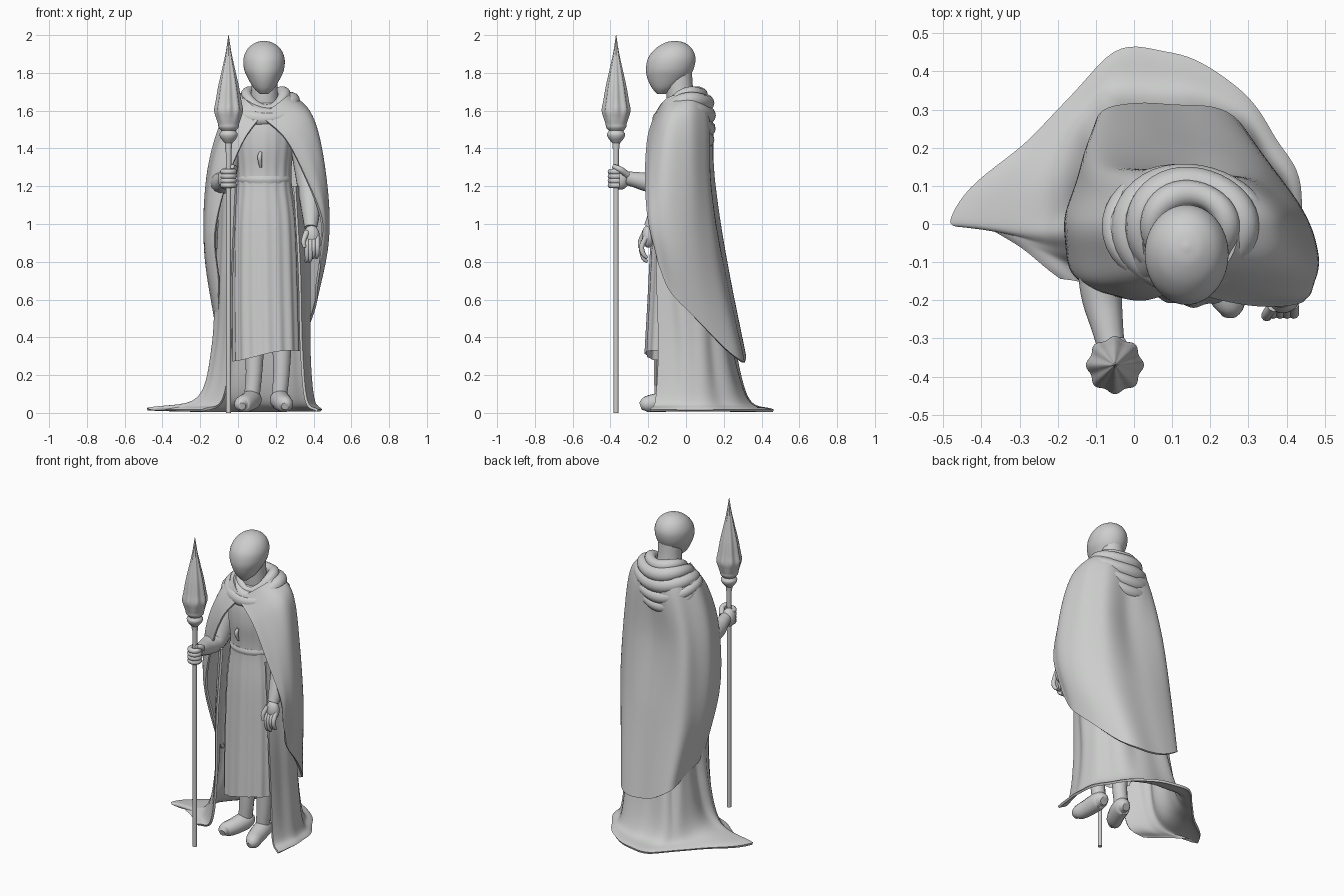
import bpy, math
from mathutils import Vector

if "Cube" in bpy.data.objects:
    bpy.data.objects.remove(bpy.data.objects["Cube"])

stone = bpy.data.materials.new("grey stone")
stone.diffuse_color = (0.6, 0.61, 0.6, 1)
stone.use_nodes = True
stone.node_tree.nodes["Principled BSDF"].inputs["Base Color"].default_value = stone.diffuse_color
TAU = math.tau


def skin(name, rows, ring=True, loop=False, cap=True, thick=0):
    """Join rows of points into a smooth surface."""
    n, m = len(rows[0]), len(rows)
    faces = []
    for j in range(m if loop else m - 1):
        k = (j + 1) % m
        for i in range(n if ring else n - 1):
            h = (i + 1) % n
            faces.append((j * n + i, j * n + h, k * n + h, k * n + i))
    if ring and cap and not loop:
        faces += [tuple(range(n))[::-1], tuple(range((m - 1) * n, m * n))]
    me = bpy.data.meshes.new(name)
    me.from_pydata([tuple(p) for r in rows for p in r], [], faces)
    me.materials.append(stone)
    ob = bpy.data.objects.new(name, me)
    bpy.context.collection.objects.link(ob)
    bpy.ops.object.select_all(action='DESELECT')
    ob.select_set(True)
    bpy.context.view_layer.objects.active = ob
    bpy.ops.object.mode_set(mode='EDIT')
    bpy.ops.mesh.select_all(action='SELECT')
    bpy.ops.mesh.normals_make_consistent(inside=False)
    bpy.ops.object.mode_set(mode='OBJECT')
    if thick:
        mod = ob.modifiers.new("cloth thickness", 'SOLIDIFY')
        mod.thickness, mod.offset = thick, 0
        bpy.ops.object.modifier_apply(modifier=mod.name)
    bpy.ops.object.shade_smooth_by_angle(angle=math.radians(50))
    return ob


def spline(pts, steps):
    """Smooth curve through points of any dimension."""
    pts = [Vector(p) for p in pts]
    p = [2 * pts[0] - pts[1]] + pts + [2 * pts[-1] - pts[-2]]
    out = []
    for i in range(1, len(p) - 2):
        a, b, c, d = p[i - 1:i + 3]
        for s in range(steps):
            t = s / steps
            out.append(0.5 * (2 * b + (c - a) * t + (2 * a - 5 * b + 4 * c - d) * t * t
                              + (3 * b - a - 3 * c + d) * t ** 3))
    return out + [pts[-1]]


def drape(name, lines, folds, amp, thick):
    """Open cloth hung along lines running from top to hem, with soft folds."""
    lines = [spline(l, 9) for l in lines]
    rows = [spline(r, 12) for r in zip(*lines)]
    for j, row in enumerate(rows):
        v = j / (len(rows) - 1)
        for i, p in enumerate(row):
            u = i / (len(row) - 1)
            out = Vector((p.x - 0.14, p.y, 0)).normalized()
            wave = math.sin(folds * u * TAU + 2 * v) + 0.6 * math.sin(folds * 1.7 * u * TAU + 1)
            p += out * amp * wave * math.sin(math.pi * min(v * 1.1, 0.8)) * min(1, 8 * u * (1 - u))
            p.z = max(p.z, 0.009)
    return skin(name, rows, ring=False, thick=thick)


def stack(name, secs, folds=0, amp=0, n=48, steps=6, cap=True):
    """Closed body from sections (z, x, y, half width, half depth)."""
    rows = []
    secs = spline([Vector(s) for s in secs], steps)
    for j, (z, x, y, rx, ry) in enumerate(secs):
        v = j / (len(secs) - 1)
        rows.append([])
        for i in range(n):
            a = TAU * i / n
            k = 1 + amp * v * (math.cos(folds * a) + 0.5 * math.sin(folds * 0.5 * a + 1))
            rows[-1].append((x + max(rx, .001) * k * math.cos(a), y + max(ry, .001) * k * math.sin(a), z))
    return skin(name, rows, cap=cap)


def tube(name, pts, loop=False, n=14, steps=5):
    """Round limb through (x, y, z, radius) points."""
    c = [Vector(p) for p in pts] if loop else spline([Vector(p) for p in pts], steps)
    d = (c[-1] - c[0]).xyz
    ref = Vector((0, 0, 1)) if loop or abs(d.z) < max(abs(d.x), abs(d.y)) else Vector((1, 0, 0))
    rows, m = [], len(c)
    for i, p in enumerate(c):
        t = (c[(i + 1) % m] - c[i - 1]) if loop else c[min(i + 1, m - 1)] - c[max(i - 1, 0)]
        s = t.xyz.cross(ref).normalized()
        w = s.cross(t.xyz).normalized()
        rows.append([p.xyz + p.w * (s * math.cos(TAU * k / n) + w * math.sin(TAU * k / n)) for k in range(n)])
    return skin(name, rows, loop=loop)


def ball(name, loc, size, rot=(0, 0, 0)):
    bpy.ops.mesh.primitive_uv_sphere_add(segments=24, ring_count=14, location=loc, rotation=rot)
    ob = bpy.context.object
    ob.name, ob.scale = name, size
    ob.data.materials.append(stone)
    bpy.ops.object.shade_smooth_by_angle()


# Smooth faceless head: sections (z, front y, back y, half width)
head = [(1.687, -.15, -.11, .02), (1.72, -.18, -.05, .055), (1.77, -.204, .01, .085), (1.82, -.212, .04, .106),
        (1.88, -.2, .05, .108), (1.93, -.16, .03, .085), (1.96, -.11, -.01, .045), (1.97, -.065, -.055, .005)]
stack("head", [(z, .138, (f + b) / 2, w, (b - f) / 2) for z, f, b, w in head])
tube("neck", [(.14, .0, 1.55, .09), (.14, -.03, 1.68, .073), (.14, -.04, 1.82, .07)])

# Pleated tunic and belt, with a slightly raised hem on the right
tunic = stack("tunic", [(1.64, .14, -.02, .09, .08), (1.55, .14, -.03, .16, .13), (1.42, .14, -.04, .155, .135),
                        (1.24, .14, -.05, .14, .11), (1.0, .145, -.06, .165, .12), (.6, .15, -.07, .175, .13),
                        (.3, .155, -.075, .177, .14)], folds=16, amp=.025, n=128, cap=False)
for v in tunic.data.vertices:
    if v.co.z < .6:
        v.co.z += (.6 - v.co.z) * .1 * math.sin(9 * (v.co.x - .1))
stack("belt", [(1.215, .14, -.05, .137, .112), (1.235, .14, -.05, .144, .117), (1.255, .14, -.05, .138, .112)])
tube("belt_knot", [(.12, -.172, 1.38, .008), (.115, -.182, 1.35, .012), (.12, -.168, 1.3, .006)])

# Floor-length coat, open at the front with a trailing hem
drape("long_coat", [
    [(-.01, -.15, 1.2), (-.03, -.17, .75), (-.04, -.165, .35), (-.08, -.16, .07), (-.19, -.14, .012)],
    [(-.07, -.08, 1.2), (-.09, -.09, .75), (-.11, -.07, .35), (-.18, -.07, .07), (-.37, -.01, .014)],
    [(-.09, .03, 1.2), (-.1, .05, .75), (-.12, .04, .35), (-.21, .02, .08), (-.485, .02, .02)],
    [(-.05, .09, 1.2), (-.07, .15, .75), (-.1, .19, .35), (-.15, .22, .08), (-.27, .225, .012)],
    [(.03, .11, 1.2), (0, .17, .75), (-.02, .24, .35), (-.05, .32, .07), (-.03, .45, .012)],
    [(.15, .11, 1.2), (.16, .17, .75), (.17, .23, .35), (.18, .31, .07), (.19, .41, .012)],
    [(.3, .08, 1.2), (.32, .12, .75), (.33, .14, .35), (.345, .17, .08), (.385, .21, .012)],
    [(.36, -.01, 1.2), (.37, -.02, .75), (.37, 0, .35), (.395, 0, .08), (.44, -.01, .012)],
    [(.3, -.15, 1.2), (.325, -.155, .75), (.335, -.145, .35), (.36, -.16, .07), (.42, -.19, .012)],
], 6, .009, .014)

# Shoulder cloak, long at the back and cut away at the front
drape("cloak", [
    [(.13, -.16, 1.58), (.03, -.195, 1.44), (-.06, -.18, 1.22), (-.12, -.15, .95), (-.1, -.1, .7)],
    [(.05, -.11, 1.65), (-.055, -.14, 1.51), (-.135, -.14, 1.27), (-.165, -.1, .9), (-.105, -.03, .5)],
    [(.02, 0, 1.68), (-.07, 0, 1.56), (-.15, .01, 1.25), (-.165, .05, .85), (-.11, .13, .44)],
    [(.04, .07, 1.69), (-.01, .115, 1.54), (-.08, .14, 1.22), (-.1, .2, .78), (-.08, .285, .36)],
    [(.13, .09, 1.69), (.12, .13, 1.54), (.1, .13, 1.2), (.09, .215, .75), (.07, .312, .28)],
    [(.23, .07, 1.69), (.29, .1, 1.56), (.32, .11, 1.22), (.33, .16, .78), (.27, .265, .29)],
    [(.27, 0, 1.69), (.385, 0, 1.58), (.435, 0, 1.28), (.455, 0, .87), (.385, .05, .5)],
    [(.24, -.1, 1.66), (.365, -.13, 1.53), (.44, -.155, 1.27), (.47, -.15, .98), (.42, -.1, .67)],
    [(.12, -.165, 1.57), (.25, -.2, 1.45), (.355, -.212, 1.25), (.44, -.2, 1.03), (.435, -.16, .86)],
], 5, .006, .012)

# Cowl rolls gathered round the neck: (x, y, z, rx, ry, tilt, radius)
for x, y, z, rx, ry, tilt, r in [(.145, -.01, 1.665, .1, .09, .04, .035), (.15, -.01, 1.63, .135, .115, .03, .045),
                                 (.145, -.015, 1.585, .165, .125, .01, .048), (.13, -.01, 1.55, .18, .125, -.025, .042),
                                 (.12, .0, 1.53, .17, .11, -.065, .04)]:
    tube("cowl_roll", [(x + rx * math.cos(a), y + ry * math.sin(a),
                        z + tilt * math.sin(a) + .02 * math.cos(2 * a),
                        r * (.9 + .1 * math.sin(a) + .08 * math.cos(3 * a)))
                       for a in [TAU * i / 40 for i in range(40)]], loop=True)

# Legs and shoes
for hx, hy, tx, ty in [(.075, -.03, .02, -.19), (.22, -.06, .25, -.24)]:
    tube("leg", [(hx + .015, hy + .01, .5, .06), (hx + .01, hy, .22, .045), (hx, hy, .1, .042)])
    tube("shoe", [(hx, hy + .05, .05, .025), (hx, hy + .01, .07, .052), ((hx + tx) / 2, (hy + ty) / 2, .055, .05),
                  (tx, ty + .03, .045, .042), (tx, ty, .035, .02)])

# Raised arm with a hand gripping the staff
SX, SY = -.05, -.37
tube("raised_arm", [(-.04, -.02, 1.42, .07), (-.08, -.09, 1.24, .065), (-.085, -.18, 1.22, .055),
                    (-.07, -.27, 1.235, .042), (-.06, -.32, 1.245, .036)])
ball("gripping_palm", (-.065, -.345, 1.24), (.042, .045, .058))
for i in range(4):
    arc = [math.radians(150 + 40 * k) for k in range(7)]
    tube("gripping_finger", [(SX + .029 * math.cos(a), SY + .029 * math.sin(a), 1.205 + .024 * i, .016) for a in arc],
         steps=3, n=10)
tube("gripping_thumb", [(-.04, -.31, 1.26, .018), (-.015, -.35, 1.29, .016), (-.03, -.385, 1.305, .012)])

# Lowered arm with a relaxed hand
tube("lowered_arm", [(.34, -.03, 1.45, .07), (.375, -.09, 1.2, .062), (.385, -.15, 1.06, .048), (.385, -.19, .98, .034)])
ball("relaxed_palm", (.39, -.2, .935), (.042, .034, .06))
for i in range(4):
    x = .365 + .018 * i
    tube("relaxed_finger", [(x, -.21, .93, .014), (x, -.235, .88, .014), (x, -.225, .84 - .02 * (i < 2), .012),
                            (x - .005, -.205, .82 - .02 * (i < 2), .008)], steps=3, n=10)
tube("relaxed_thumb", [(.365, -.215, .96, .016), (.347, -.24, .91, .013), (.352, -.245, .875, .009)], n=10)

# Staff with collar and fluted spear bud
stack("staff", [(0, SX, SY, .013, .013), (1.28, SX, SY, .014, .014), (1.4, SX, SY, .018, .018),
                (1.46, SX, SY, .022, .022)], n=16, steps=3)
stack("staff_collar", [(z, SX, SY, r, r) for z, r in [(1.43, .022), (1.455, .042), (1.475, .048), (1.49, .04), (1.5, .038)]],
      n=32)
bud = stack("spear_bud", [(z, SX, SY, r, r) for z, r in [(1.49, .035), (1.51, .052), (1.53, .056), (1.56, .064),
            (1.6, .072), (1.65, .064), (1.73, .051), (1.82, .032), (1.91, .014), (2.0, .001)]], n=64)
for v in bud.data.vertices:
    a = math.atan2(v.co.y - SY, v.co.x - SX)
    k = 1 + .07 * math.cos(8 * a) * max(0, min(1, (v.co.z - 1.53) / .08))
    v.co.x, v.co.y = SX + (v.co.x - SX) * k, SY + (v.co.y - SY) * k
